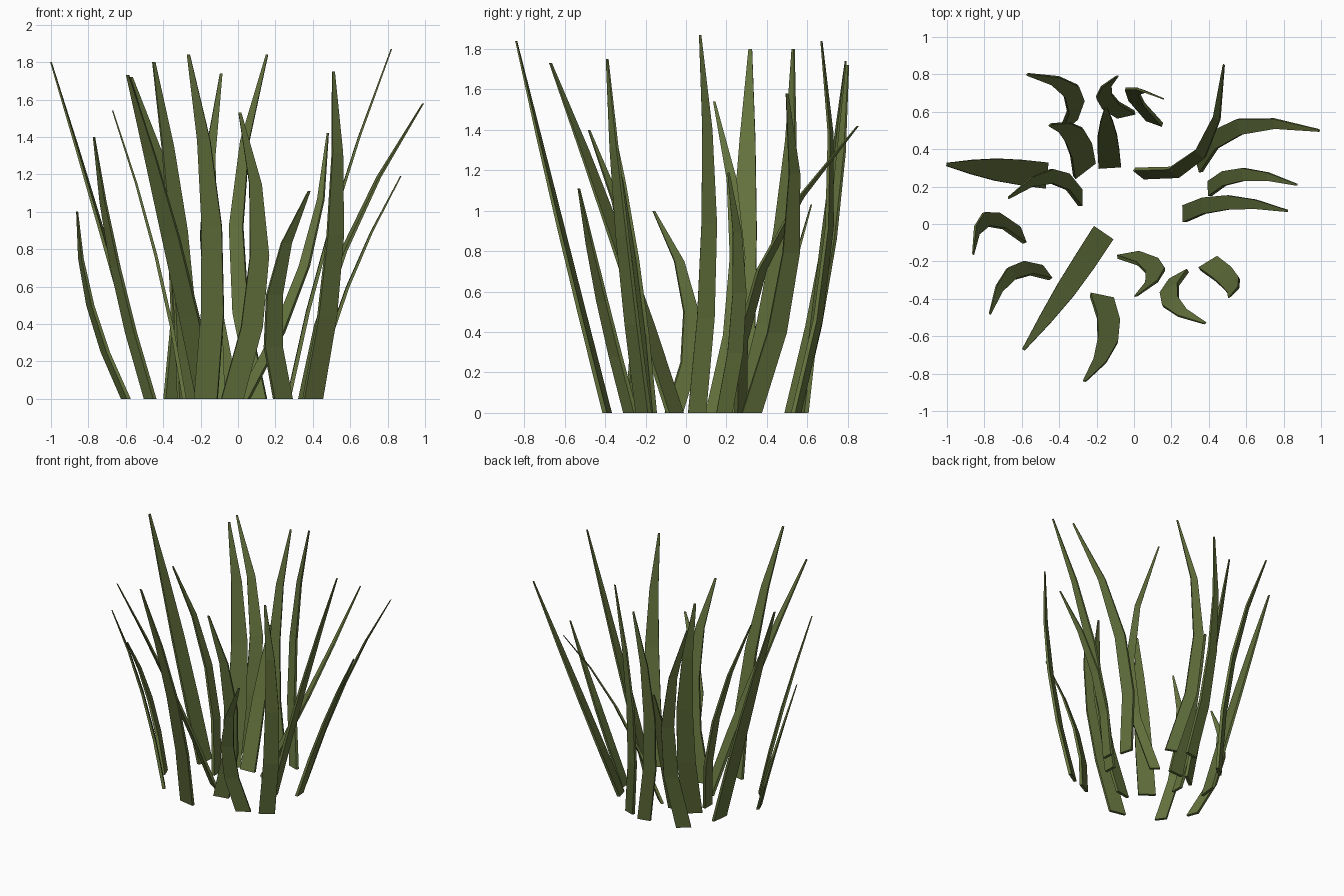
import bpy, bmesh
from mathutils import Vector

green = bpy.data.materials.new("olive_green")
green.diffuse_color = (0.128, 0.170, 0.047, 1)

# Each blade: plan position of base, halfway point and tip, tip height, base width
BLADES = [
    ((-.35, .53), (-.335, .71), (-.57, .80), 1.72, .11),
    ((-.265, .29), (-.32, .475), (-.45, .53), 1.80, .137),
    ((-.043, .585), (-.16, .685), (-.09, .79), 1.74, .10),
    ((-.13, .31), (-.142, .47), (-.15, .62), 1.03, .12),
    ((.11, .545), (-.01, .71), (.155, .67), 1.84, .09),
    ((.03, .27), (.355, .375), (.48, .85), 1.42, .075),
    ((.345, .325), (.565, .52), (.99, .50), 1.58, .10),
    ((.405, .19), (.585, .265), (.87, .21), 1.19, .08),
    ((.27, .055), (.50, .115), (.82, .07), 1.87, .09),
    ((-.475, .26), (-.73, .29), (-1.0, .318), 1.80, .14),
    ((-.287, .14), (-.44, .255), (-.67, .14), 1.54, .09),
    ((-.60, -.06), (-.79, .025), (-.86, -.16), 1.00, .09),
    ((-.47, -.26), (-.655, -.265), (-.77, -.48), 1.40, .085),
    ((-.168, -.055), (-.36, -.345), (-.59, -.67), 1.73, .126),
    ((-.172, -.39), (-.14, -.62), (-.265, -.84), 1.84, .127),
    ((-.03, -.165), (.115, -.25), (.01, -.385), 1.53, .12),
    ((.24, -.275), (.195, -.415), (.38, -.53), 1.11, .11),
    ((.40, -.21), (.52, -.315), (.51, -.39), 1.75, .117),
]
TAPER = [1, .97, .86, .56, .13]          # width at each quarter of the height
THICK = [.022, .020, .017, .013, .007]


def grass_blade(name, base, mid, tip, height, width):
    base, mid, tip = Vector(base), Vector(mid), Vector(tip)
    ctrl = 2 * mid - (base + tip) / 2     # curve passes through mid
    lean = (tip - base).normalized()
    side = Vector((-lean.y, lean.x))      # blade is flat across its lean
    bm = bmesh.new()
    rings = []
    for i in range(5):
        t = i / 4
        c = (1 - t) ** 2 * base + 2 * t * (1 - t) * ctrl + t * t * tip
        w, d = side * width * TAPER[i] / 2, lean * THICK[i] / 2
        rings.append([bm.verts.new((p.x, p.y, height * t))
                      for p in (c - w - d, c + w - d, c + w + d, c - w + d)])
    for a, b in zip(rings, rings[1:]):
        for k in range(4):
            n = (k + 1) % 4
            bm.faces.new((a[k], a[n], b[n], b[k]))
    bm.faces.new(rings[0])
    bm.faces.new(rings[-1])
    bmesh.ops.recalc_face_normals(bm, faces=bm.faces)
    mesh = bpy.data.meshes.new(name)
    bm.to_mesh(mesh)
    bm.free()
    mesh.materials.append(green)
    bpy.context.collection.objects.link(bpy.data.objects.new(name, mesh))


# The tuft
for i, spec in enumerate(BLADES, 1):
    grass_blade(f"grass_blade_{i:02d}", *spec)
